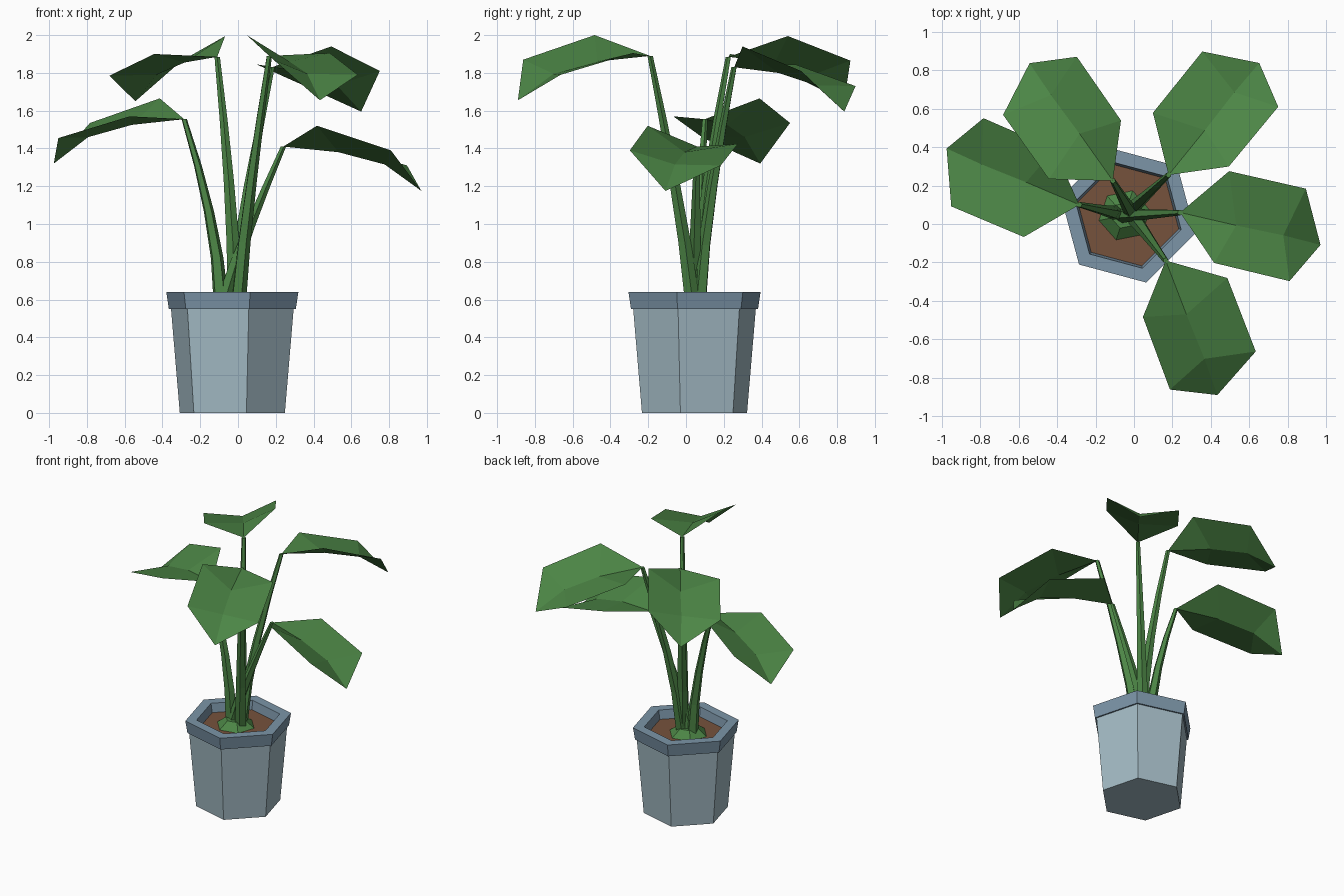
import bpy
import math
from mathutils import Vector, Matrix

if "Cube" in bpy.data.objects:
    bpy.data.objects.remove(bpy.data.objects["Cube"])

CX, CY = -0.03, 0.045          # pot centre


def material(name, rgb):
    m = bpy.data.materials.new(name)
    m.diffuse_color = (*rgb, 1)
    m.use_nodes = True
    m.node_tree.nodes["Principled BSDF"].inputs["Base Color"].default_value = m.diffuse_color
    return m


POT = material("pale blue pot", (0.37, 0.50, 0.56))
RIM = material("slate blue rim", (0.20, 0.30, 0.39))
SOIL = material("brown soil", (0.18, 0.085, 0.045))
GREEN = material("leaf green", (0.072, 0.235, 0.06))


def make(name, verts, faces, mat):
    me = bpy.data.meshes.new(name)
    me.from_pydata([tuple(v) for v in verts], [], faces)
    me.materials.append(mat)
    ob = bpy.data.objects.new(name, me)
    bpy.context.collection.objects.link(ob)
    return ob


def rings(name, sections, n, mat, start=0.0, caps=(False, False), loop=False):
    """Skin n-sided horizontal rings given as (x, y, z, radius)."""
    verts = [(x + r * math.cos(start + math.tau * k / n),
              y + r * math.sin(start + math.tau * k / n), z)
             for x, y, z, r in sections for k in range(n)]
    m = len(sections)
    faces = []
    for i in range(m if loop else m - 1):
        a, b = i * n, (i + 1) % m * n
        faces += [(a + k, a + (k + 1) % n, b + (k + 1) % n, b + k) for k in range(n)]
    if caps[0]:
        faces.append(tuple(reversed(range(n))))
    if caps[1]:
        faces.append(tuple(range((m - 1) * n, m * n)))
    return make(name, verts, faces, mat)


# Hexagonal pot, rim and soil
TURN = math.radians(-15)


def pot_part(name, profile, mat, **kw):
    return rings(name, [(CX, CY, z, r) for z, r in profile], 6, mat, TURN, **kw)


pot_part("pot_body", [(0, 0.288), (0.55, 0.336)], POT, caps=(True, False))
pot_part("pot_rim", [(0.55, 0.348), (0.64, 0.362), (0.64, 0.285), (0.55, 0.268)],
         RIM, loop=True)
pot_part("soil", [(0.56, 0.05), (0.575, 0.272)], SOIL, caps=(False, True))

# Low clump at the foot of the stems
rings("stem_clump", [(-0.05, 0.045, 0.575, 0.135), (-0.05, 0.045, 0.625, 0.07)],
      6, GREEN, 0.2, caps=(False, True))

# Folded leaf: base, left pair, tip, right pair, two midrib points
LEAF = [(0, 0, 0), (0.20, 0.267, 0.015), (0.61, 0.268, -0.10), (0.75, 0, -0.235),
        (0.635, -0.22, -0.02), (0.232, -0.216, 0.11), (0.30, 0, -0.03), (0.55, 0.005, -0.095)]
LEAF_FACES = [(0, 6, 1), (1, 6, 7, 2), (2, 7, 3), (3, 7, 4), (4, 7, 6, 5), (5, 6, 0)]

# Stem foot (x, y), leaf base, leaf heading in degrees, stem bend
PLANT = [
    ("front", (0.0, 0.035), (0.165, -0.19, 1.89), -69, 1.2),
    ("right", (-0.08, 0.045), (0.24, 0.06, 1.41), -13, 1.15),
    ("back_right", (-0.02, 0.07), (0.18, 0.255, 1.83), 51, 1.35),
    ("back_left", (-0.015, 0.06), (-0.11, 0.225, 1.885), 125.3, 1.5),
    ("left", (-0.09, 0.055), (-0.285, 0.10, 1.555), 157, 1.6),
]

for name, foot, top, heading, bend in PLANT:
    turn = Matrix.Rotation(math.radians(heading), 3, 'Z')
    base = Vector(top)
    make(name + "_leaf", [base + turn @ Vector(p) for p in LEAF], LEAF_FACES, GREEN)
    path = []
    for i in range(5):
        t = i / 4
        s = t ** bend
        path.append((foot[0] + (top[0] - foot[0]) * s, foot[1] + (top[1] - foot[1]) * s,
                     0.575 + (top[2] - 0.575) * t, 0.042 - 0.027 * t))
    rings(name + "_stem", path, 5, GREEN, math.radians(heading), caps=(True, True))
